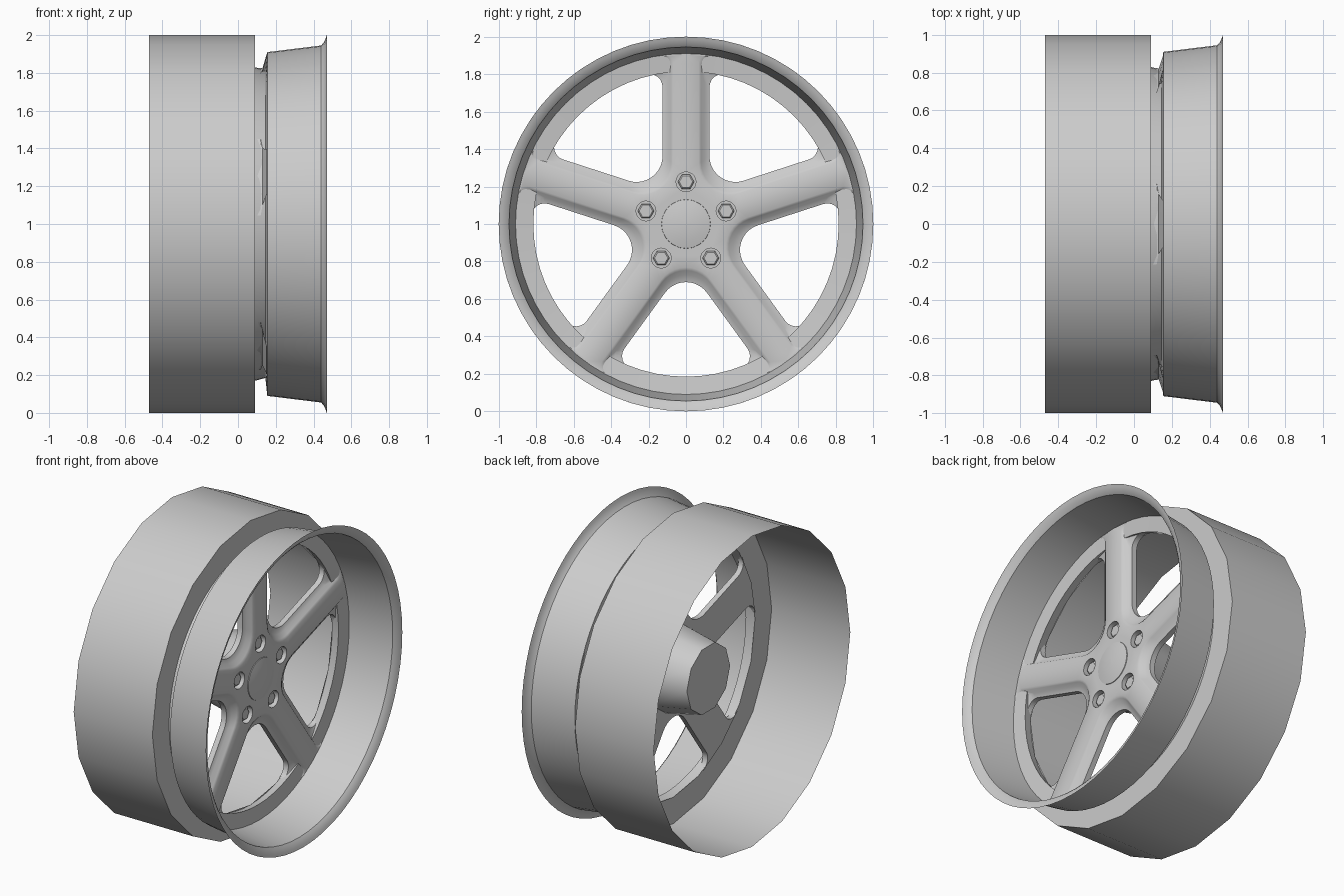
import bpy
import bmesh
from math import sin, cos, pi, radians, sqrt, atan2

old = bpy.data.objects.get("Cube")
if old:
    bpy.data.objects.remove(old, do_unlink=True)

grey = bpy.data.materials.new("wheel_grey")
grey.use_nodes = True
colour = (0.6, 0.6, 0.6, 1)
grey.diffuse_color = colour
grey.node_tree.nodes["Principled BSDF"].inputs["Base Color"].default_value = colour

SPOKES = 5
STEP = 2 * pi / SPOKES
HALF = STEP / 2


def finish(name, bm, angle=35):
    """Smooth the faces, keep steep edges sharp, and link the object."""
    bmesh.ops.remove_doubles(bm, verts=bm.verts, dist=1e-5)
    bmesh.ops.recalc_face_normals(bm, faces=bm.faces)
    for f in bm.faces:
        f.smooth = True
    for e in bm.edges:
        e.smooth = len(e.link_faces) == 2 and e.calc_face_angle(0) < radians(angle)
    mesh = bpy.data.meshes.new(name)
    bm.to_mesh(mesh)
    bm.free()
    mesh.materials.append(grey)
    obj = bpy.data.objects.new(name, mesh)
    bpy.context.collection.objects.link(obj)
    return obj


def add_loop(bm, x, points):
    return [bm.verts.new((x, u, 1 + v)) for u, v in points]


def bridge(bm, a, b):
    n = len(a)
    for i in range(n):
        j = (i + 1) % n
        bm.faces.new((a[i], a[j], b[j], b[i]))


def circle(r, n, u=0, v=0):
    return [(u + r * cos(2 * pi * i / n), v + r * sin(2 * pi * i / n)) for i in range(n)]


def lathe(name, profile, n, u=0, v=0, angle=35):
    """Spin an (x, radius) profile about the axle direction."""
    bm = bmesh.new()
    rings = [add_loop(bm, x, circle(max(r, 0.0001), n, u, v)) for x, r in profile]
    for a, b in zip(rings, rings[1:]):
        bridge(bm, a, b)
    if profile[-1][1] == 0:
        bm.faces.new(rings[-1])
    return finish(name, bm, angle)


def arc(cu, cv, r, start, end, n):
    return [(cu + r * cos(start + (end - start) * i / n),
             cv + r * sin(start + (end - start) * i / n)) for i in range(n + 1)]


def star(d, valley, reach, flare):
    """Outline of spokes of half width d with rounded valleys and flared tips."""
    side = HALF + pi / 2
    t = sqrt((reach - flare) ** 2 - (d + flare) ** 2)
    cu = t * cos(HALF) + (d + flare) * sin(HALF)
    cv = t * sin(HALF) - (d + flare) * cos(HALF)
    tip = arc(cu, cv, flare, side, atan2(cv, cu), 6)
    lower = [(u, -v) for u, v in reversed(tip)]
    inner = arc((d + valley) / sin(HALF), 0, valley, -side + 2 * pi, side, 10)
    sector = lower + inner + tip + [(reach * cos(HALF), reach * sin(HALF))]
    outline = []
    for k in range(SPOKES):
        a = pi / 2 + HALF + k * STEP
        outline += [(u * cos(a) - v * sin(a), u * sin(a) + v * cos(a)) for u, v in sector]
    return outline


# Wide inner barrel, open at the back
lathe("inner_barrel", [(-0.47, 1), (0.09, 1), (0.09, 0.83)], 20)

# Outer rim: narrow neck, face ring, cone and flared lip
lathe("outer_rim", [(0.09, 0.83), (0.145, 0.815), (0.155, 0.91),
                    (0.44, 0.945), (0.455, 0.962), (0.465, 0.985), (0.47, 1.0)], 64)

# Spokes: flat flanges, raised panel and recessed bolt seats
FACE, SEAT = 0.16, 0.115
bolts = [(0.225 * cos(pi / 2 + k * STEP), 0.225 * sin(pi / 2 + k * STEP))
         for k in range(SPOKES)]
bm = bmesh.new()
tiers = [add_loop(bm, x, star(*shape)) for x, *shape in (
    (0.085, 0.125, 0.139, 0.826, 0.07),
    (0.12, 0.125, 0.139, 0.826, 0.07),
    (0.13, 0.098, 0.15, 0.826, 0.05),
    (0.152, 0.08, 0.16, 0.9, 0.04),
    (FACE, 0.068, 0.165, 0.905, 0.04))]
for a, b in zip(tiers, tiers[1:]):
    bridge(bm, a, b)
bm.faces.new(tiers[0])
rims = [tiers[-1]]
for u, v in bolts:
    top = add_loop(bm, FACE, circle(0.053, 20, u, v))
    seat = add_loop(bm, SEAT, circle(0.053, 20, u, v))
    bridge(bm, top, seat)
    bm.faces.new(seat)
    rims.append(top)
edges = [bm.edges.get((ring[i - 1], ring[i])) for ring in rims for i in range(len(ring))]
bmesh.ops.triangle_fill(bm, use_beauty=True, edges=edges, normal=(1, 0, 0))
finish("spokes", bm)

# Hexagonal wheel bolts
for k, (u, v) in enumerate(bolts):
    lathe(f"wheel_bolt_{k + 1}", [(SEAT, 0.044), (0.14, 0.044), (0.146, 0.036), (0.146, 0)],
          6, u, v)

# Domed centre cap and tapered hub behind the spokes
lathe("centre_cap", [(FACE - 0.005, 0.132), (0.164, 0.13), (0.172, 0.09),
                     (0.177, 0.045), (0.179, 0)], 32)
lathe("rear_hub", [(0.09, 0.27), (-0.16, 0.22), (-0.16, 0)], 10, angle=40)
